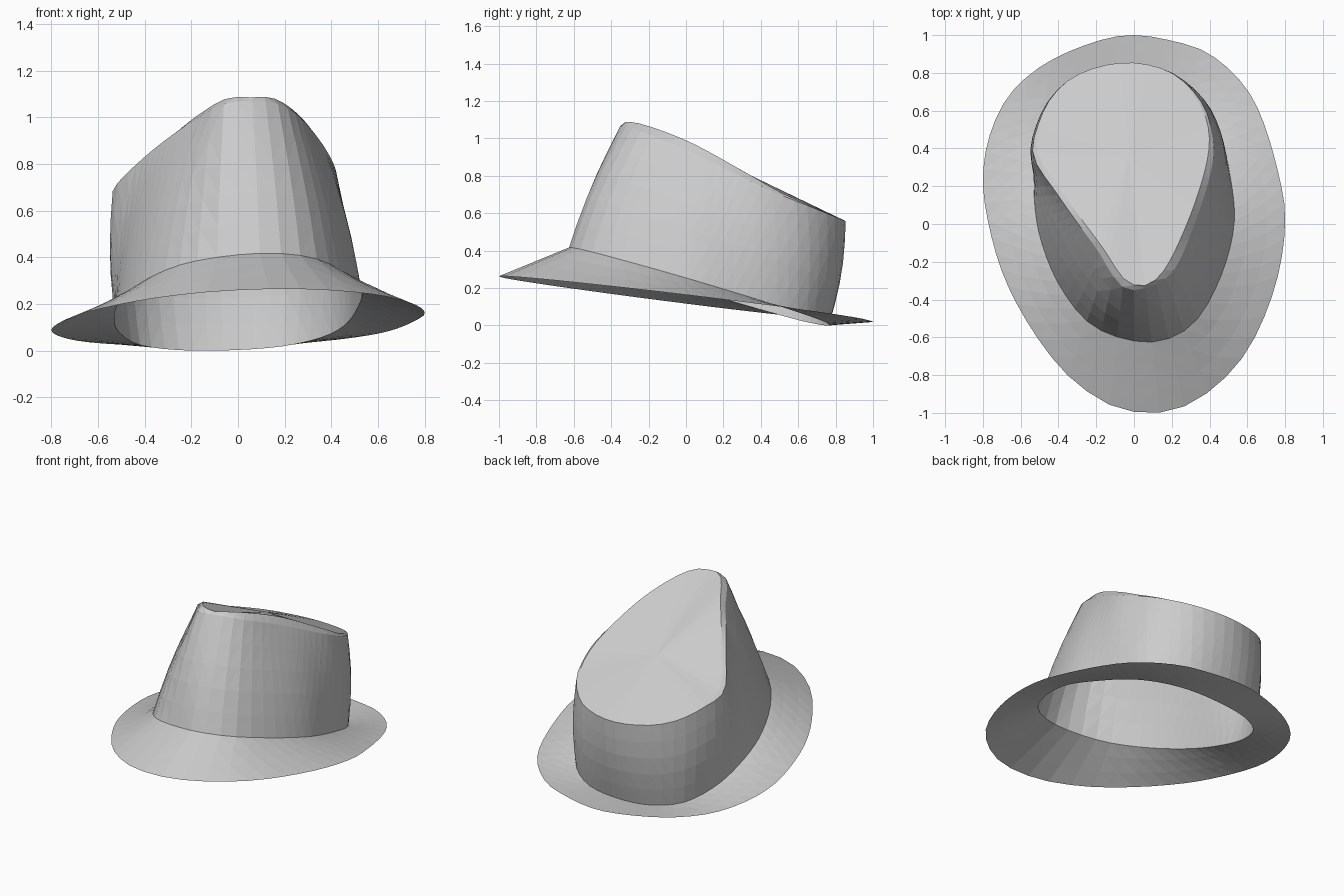
import bpy, bmesh, math
from mathutils import Vector

if "Cube" in bpy.data.objects:
    bpy.data.objects.remove(bpy.data.objects["Cube"])

SEGMENTS = 56
CENTRE = Vector((0.0, 0.2, 0.0))


def angle(p):
    return math.atan2(p.y - CENTRE.y, p.x - CENTRE.x) % math.tau


def smooth_loop(points):
    """Closed spline through the points, resampled at equal angles."""
    pts = [Vector(p) for p in points]
    n, dense = len(pts), []
    for i in range(n):
        a, b, c, d = (pts[(i + k) % n] for k in (-1, 0, 1, 2))
        # knot spacing keeps uneven control points from overshooting
        t1 = (b - a).length ** 0.5
        t2 = t1 + (c - b).length ** 0.5
        t3 = t2 + (d - c).length ** 0.5
        for j in range(12):
            t = t1 + (t2 - t1) * j / 12
            a1 = a.lerp(b, t / t1)
            a2 = b.lerp(c, (t - t1) / (t2 - t1))
            a3 = c.lerp(d, (t - t2) / (t3 - t2))
            b1 = a1.lerp(a2, t / t2)
            b2 = a2.lerp(a3, (t - t1) / (t3 - t1))
            dense.append(b1.lerp(b2, (t - t1) / (t2 - t1)))
    dense.sort(key=angle)
    angs = [angle(p) for p in dense]
    ext = [(angs[-1] - math.tau, dense[-1])] + list(zip(angs, dense))
    ext.append((angs[0] + math.tau, dense[0]))
    out, k = [], 0
    for i in range(SEGMENTS):
        t = math.tau * i / SEGMENTS
        while ext[k + 1][0] < t:
            k += 1
        (t0, p0), (t1, p1) = ext[k], ext[k + 1]
        out.append(p0.lerp(p1, (t - t0) / max(t1 - t0, 1e-9)))
    return out


def blend(a, b, f, bulge=0.0):
    """Loop between two loops, pushed outward by bulge."""
    res = []
    for p, q in zip(a, b):
        r = p.lerp(q, f)
        d = Vector((r.x, r.y - CENTRE.y, 0)).normalized()
        res.append(r + d * bulge)
    return res


def loft(name, loops, cap_point=None):
    bm = bmesh.new()
    rings = [[bm.verts.new(p) for p in loop] for loop in loops]
    for lo, hi in zip(rings, rings[1:]):
        for i in range(SEGMENTS):
            j = (i + 1) % SEGMENTS
            bm.faces.new((lo[i], lo[j], hi[j], hi[i]))
    if cap_point:
        tip = bm.verts.new(cap_point)
        for i in range(SEGMENTS):
            bm.faces.new((rings[-1][i], rings[-1][(i + 1) % SEGMENTS], tip))
    bmesh.ops.triangulate(bm, faces=bm.faces[:])
    mesh = bpy.data.meshes.new(name)
    bm.to_mesh(mesh)
    bm.free()
    obj = bpy.data.objects.new(name, mesh)
    bpy.context.collection.objects.link(obj)
    return obj


# Outer brim edge, tilted down toward the back
brim_xy = [(0.8, 0), (0.78, 0.2), (0.62, 0.68), (0.4, 0.9), (0.2, 0.97),
           (-0.03, 1), (-0.25, 0.95), (-0.5, 0.83), (-0.67, 0.67), (-0.77, 0.45),
           (-0.8, 0.23), (-0.77, 0), (-0.68, -0.3), (-0.5, -0.62), (-0.32, -0.83),
           (-0.1, -0.97), (0.08, -1), (0.23, -0.98), (0.42, -0.87), (0.6, -0.67),
           (0.75, -0.32)]
edge = smooth_loop([(x, y, 0.14 - 0.12 * y + 0.03 * x) for x, y in brim_xy])

# Seam where crown meets brim, tilted more steeply
base_xy = [(0.53, 0), (0.51, 0.25), (0.45, 0.5), (0.36, 0.64), (0.2, 0.74),
           (-0.02, 0.765), (-0.25, 0.73), (-0.42, 0.62), (-0.51, 0.42),
           (-0.53, 0.2), (-0.5, -0.06), (-0.38, -0.35), (-0.2, -0.55),
           (0.1, -0.625), (0.3, -0.54), (0.45, -0.3)]
base = smooth_loop([(x, y, max(0.002, 0.228 - 0.295 * y + 0.05 * x)) for x, y in base_xy])

# Upper edge of the crown wall
rim = smooth_loop([(0.42, 0.35, 0.77), (0.41, 0.5, 0.70), (0.36, 0.64, 0.645),
                   (0.2, 0.8, 0.58), (-0.04, 0.855, 0.555), (-0.3, 0.79, 0.57),
                   (-0.43, 0.68, 0.60), (-0.51, 0.52, 0.65), (-0.535, 0.37, 0.69),
                   (-0.4, 0.15, 0.83), (-0.2, -0.13, 0.98), (-0.05, -0.34, 1.06),
                   (0.06, -0.34, 1.07), (0.19, -0.27, 1.05), (0.32, 0, 0.94)])

# Narrow bevel edge surrounding the sloping top
top = smooth_loop([(0.39, 0.35, 0.80), (0.395, 0.5, 0.715), (0.35, 0.63, 0.655),
                   (0.2, 0.79, 0.585), (-0.04, 0.848, 0.56), (-0.3, 0.78, 0.575),
                   (-0.42, 0.67, 0.605), (-0.5, 0.52, 0.655), (-0.51, 0.38, 0.70),
                   (-0.36, 0.14, 0.85), (-0.17, -0.12, 1.01), (-0.03, -0.31, 1.085),
                   (0.06, -0.325, 1.085), (0.14, -0.27, 1.085), (0.28, 0, 0.99)])

loft("brim", [edge, blend(edge, base, 0.35), blend(edge, base, 0.7), base])

# Crown wall, bevel and slightly domed top
mid = Vector((-0.03, 0.35, 0.80))
wall = [base] + [blend(base, rim, f, 0.022 * math.sin(math.pi * f))
                 for f in (0.2, 0.4, 0.6, 0.8)] + [rim]
inner = [[p.lerp(mid, f) for p in top] for f in (0.35, 0.7)]
loft("crown", wall + [top] + inner, mid)
